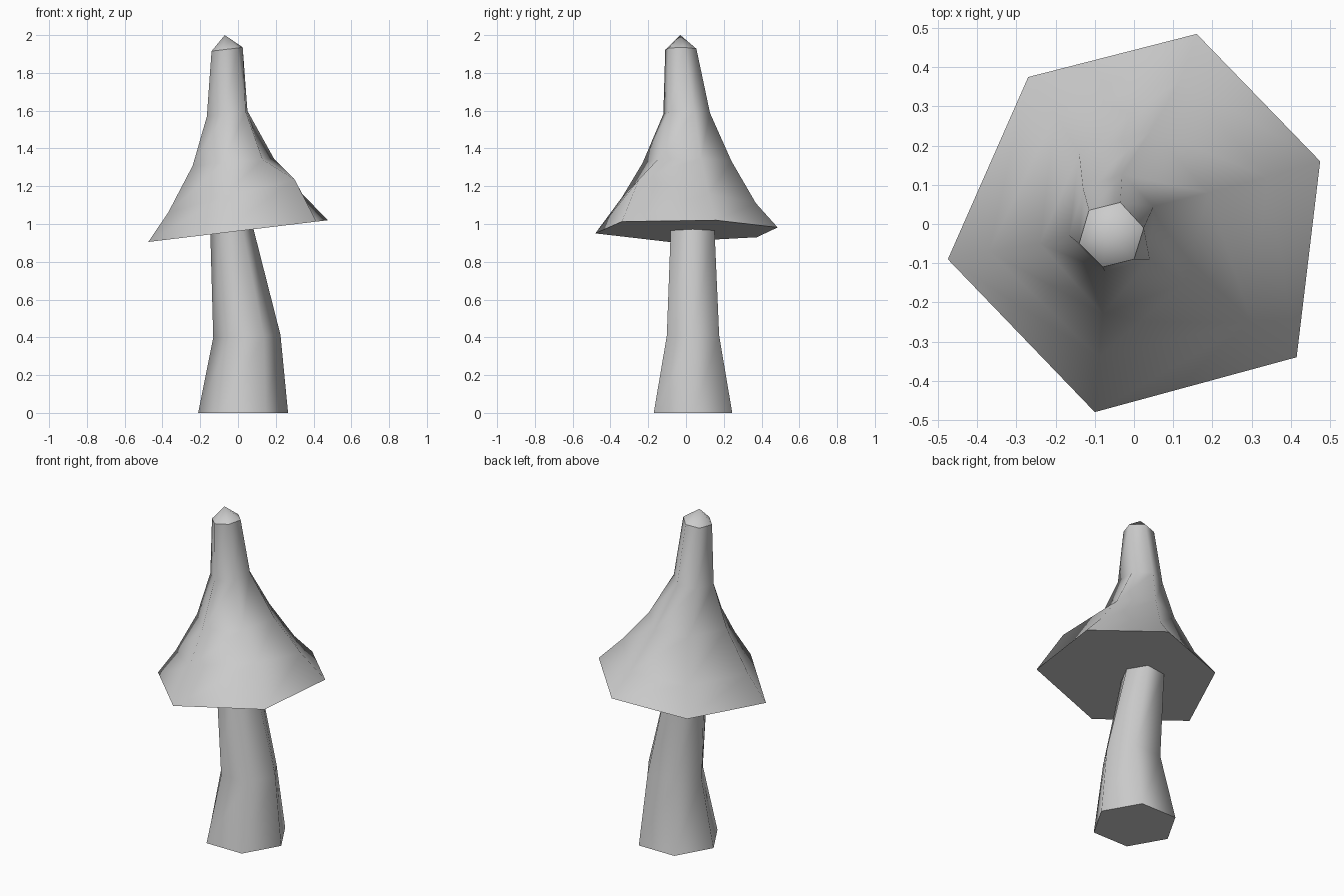
import bpy
import bmesh
from math import sin, cos, pi

if "Cube" in bpy.data.objects:
    bpy.data.objects.remove(bpy.data.objects["Cube"])


def loft(name, rings, apex=None, sharp=()):
    """Skin a stack of six-sided rings, capped below, with a point or flat lid on top."""
    bm = bmesh.new()
    rows = [[bm.verts.new(p) for p in ring] for ring in rings]
    n = len(rows[0])
    for low, high in zip(rows, rows[1:]):
        for i in range(n):
            j = (i + 1) % n
            bm.faces.new((low[i], low[j], high[j], high[i]))
    bm.faces.new(rows[0][::-1])
    if apex:
        tip = bm.verts.new(apex)
        for i in range(n):
            bm.faces.new((rows[-1][i], rows[-1][(i + 1) % n], tip))
    else:
        bm.faces.new(rows[-1])
    bmesh.ops.recalc_face_normals(bm, faces=bm.faces[:])
    for f in bm.faces:
        f.smooth = True
    # Crisp edges around chosen rings
    for k in sharp:
        for i in range(n):
            bm.edges.get((rows[k][i], rows[k][(i + 1) % n])).smooth = False
    mesh = bpy.data.meshes.new(name)
    bm.to_mesh(mesh)
    bm.free()
    obj = bpy.data.objects.new(name, mesh)
    bpy.context.collection.objects.link(obj)
    return obj


def hexagon(cx, cy, cz, rx, ry, tilt=0.0):
    return [(cx + rx * cos(i * pi / 3), cy + ry * sin(i * pi / 3),
             cz + tilt * rx * cos(i * pi / 3)) for i in range(6)]


def tilted(points, z, slope):
    return [(x, y, z + slope * x) for x, y in points]


# Bent stem
loft("stem", [
    hexagon(0.027, 0.037, 0.0, 0.238, 0.24),
    hexagon(0.047, 0.037, 0.405, 0.178, 0.16, 0.04),
    hexagon(-0.035, 0.035, 0.98, 0.112, 0.133, 0.12),
], sharp=(0, -1))

# Lopsided pointed cap with a tilted flat underside
rim = tilted([(0.475, 0.16), (0.16, 0.485), (-0.27, 0.375),
              (-0.475, -0.09), (-0.10, -0.48), (0.415, -0.34)], 0.9625, 0.121)
flare = [(0.34, 0.12, 1.16), (0.12, 0.37, 1.11), (-0.20, 0.28, 1.08),
         (-0.37, -0.07, 1.06), (-0.09, -0.34, 1.14), (0.30, -0.25, 1.235)]
shoulder = tilted([(0.19, 0.08), (0.045, 0.24), (-0.14, 0.18),
                   (-0.24, -0.05), (-0.08, -0.23), (0.13, -0.15)], 1.33, 0.09)
neck = tilted([(0.05, 0.045), (-0.03, 0.127), (-0.13, 0.09),
               (-0.165, -0.03), (-0.075, -0.12), (0.04, -0.09)], 1.592, 0.14)
crown = tilted([(0.025, -0.01), (-0.035, 0.055), (-0.115, 0.035),
                (-0.14, -0.05), (-0.08, -0.11), (0.0, -0.09)], 1.932, 0.12)
loft("cap", [rim, flare, shoulder, neck, crown],
     apex=(-0.07, -0.03, 2.0), sharp=(0, -1))
